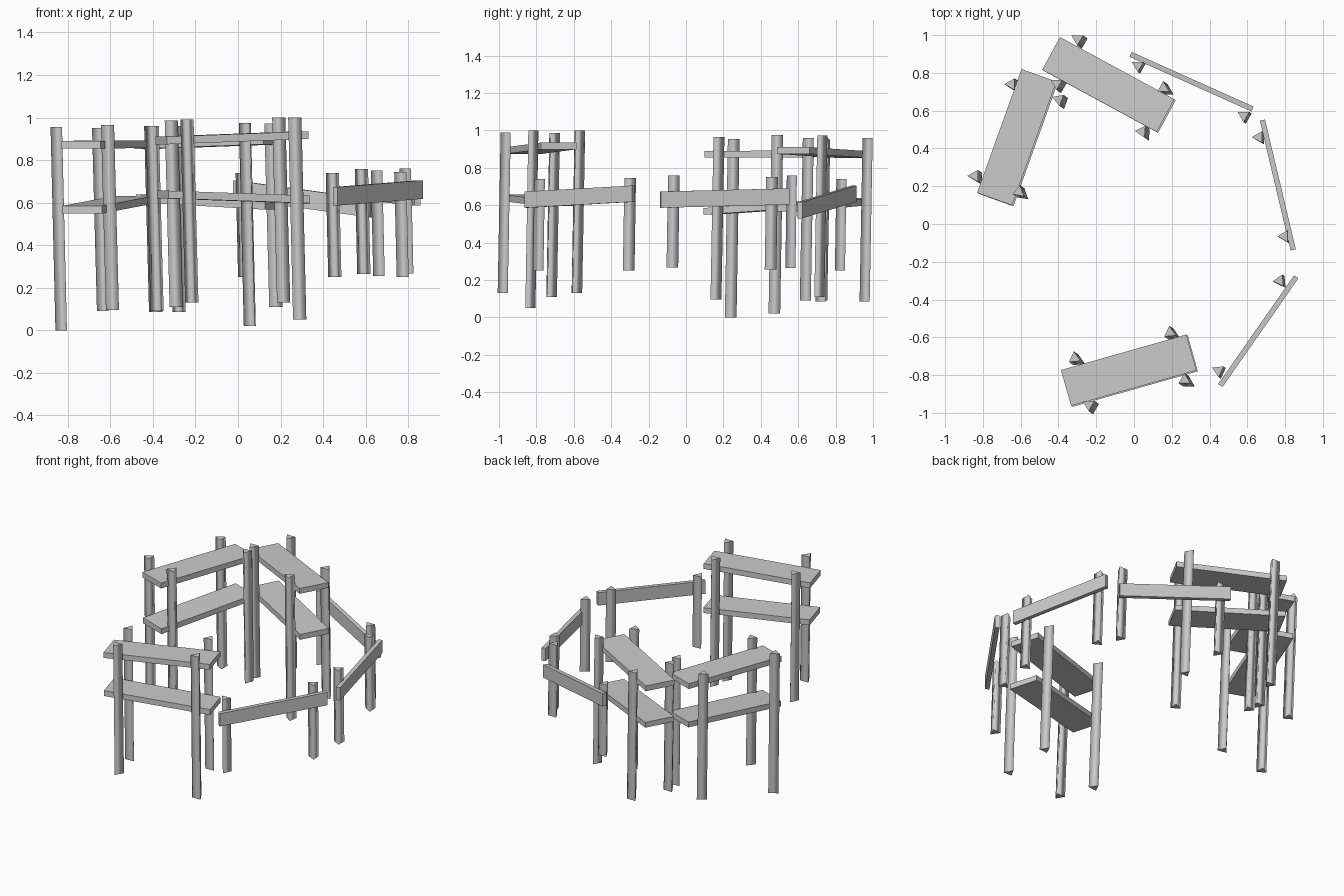
import bpy, bmesh, math
from mathutils import Vector

if "Cube" in bpy.data.objects:
    bpy.data.objects.remove(bpy.data.objects["Cube"])

wood = bpy.data.materials.new("light grey")
wood.diffuse_color = (0.6, 0.6, 0.6, 1)
wood.use_nodes = True
wood.node_tree.nodes["Principled BSDF"].inputs["Base Color"].default_value = wood.diffuse_color


def finish(name, bm):
    bmesh.ops.recalc_face_normals(bm, faces=bm.faces)
    mesh = bpy.data.meshes.new(name)
    bm.to_mesh(mesh)
    bm.free()
    mesh.materials.append(wood)
    bpy.context.collection.objects.link(bpy.data.objects.new(name, mesh))


def beam(name, start, end, width, height):
    """Straight board; start and end are the centres of its top edge."""
    a, b = Vector(start), Vector(end)
    d = b - a
    side = Vector((-d.y, d.x, 0)).normalized() * width / 2
    down = Vector((0, 0, -height))
    bm = bmesh.new()
    rings = [[bm.verts.new(p + o) for o in (side, -side, down - side, down + side)]
             for p in (a, b)]
    for i in range(4):
        j = (i + 1) % 4
        bm.faces.new((rings[0][i], rings[0][j], rings[1][j], rings[1][i]))
    for r in rings:
        bm.faces.new(r)
    finish(name, bm)


def post(name, x, y, z0, z1, angle, lean):
    """Leaning three-sided post; x, y is the centre of its top."""
    bm = bmesh.new()
    rings = []
    for z, s in ((z0, lean), (z1, 0)):
        rings.append([bm.verts.new((x + 0.023 * s + 0.036 * math.cos(math.radians(angle + k * 120)),
                                    y - 0.016 * s + 0.036 * math.sin(math.radians(angle + k * 120)), z))
                      for k in range(3)])
    for i in range(3):
        j = (i + 1) % 3
        f = bm.faces.new((rings[0][i], rings[0][j], rings[1][j], rings[1][i]))
        f.smooth = True
    for r in rings:
        bm.faces.new(r)
        for i in range(3):
            bm.edges.get((r[i], r[(i + 1) % 3])).smooth = False
    finish(name, bm)


# Shelf stands: centre line ends, upper heights, lower heights, posts
stands = {
    "left": ((-.738, .132), (-.503, .787), (.89, .893), (.585, .63),
             [(-.65, .74, .09, .95, 180), (-.845, .255, 0, .955, 180),
              (-.41, .745, .085, .96, -90), (-.61, .17, .095, .965, 80)]),
    "back": ((-.439, .903), (.167, .574), (.888, .91), (.638, .603),
             [(-.30, .98, .085, .96, -90), (-.40, .66, .09, .96, 160),
              (.155, .72, .11, .972, 90), (.04, .49, .02, .975, 175)]),
    "front": ((-.36, -.868), (.304, -.68), (.91, .935), (.656, .633),
              [(-.315, -.71, .11, .985, 95), (-.24, -.955, .13, .99, -90),
               (.19, -.575, .13, 1.0, 95), (.267, -.825, .05, 1.0, 90)]),
}
for name, (p, q, up, low, posts) in stands.items():
    beam(name + "_upper_shelf", (*p, up[0]), (*q, up[1]), .197, .036)
    beam(name + "_lower_shelf", (p[0] + .007, p[1] - .005, low[0]),
         (q[0] + .007, q[1] - .005, low[1]), .197, .036)
    for i, v in enumerate(posts):
        post(f"{name}_shelf_post_{i + 1}", *v, 1)

# Fence rails, each on two short posts
fences = {
    "back": ((-.018, .898, .705), (.627, .609, .617),
             [(.02, .84, .25, .74, -90), (.58, .575, .265, .758, -90)]),
    "right": ((.68, .55, .69), (.843, -.137, .673),
              [(.66, .46, .255, .75, 180), (.795, -.065, .268, .76, 180)]),
    "front": ((.859, -.28, .705), (.457, -.855, .673),
              [(.77, -.30, .25, .745, 185), (.445, -.775, .25, .74, -85)]),
}
for name, (p, q, posts) in fences.items():
    beam(name + "_fence_rail", p, q, .028, .087)
    for i, v in enumerate(posts):
        post(f"{name}_fence_post_{i + 1}", *v, .5)
